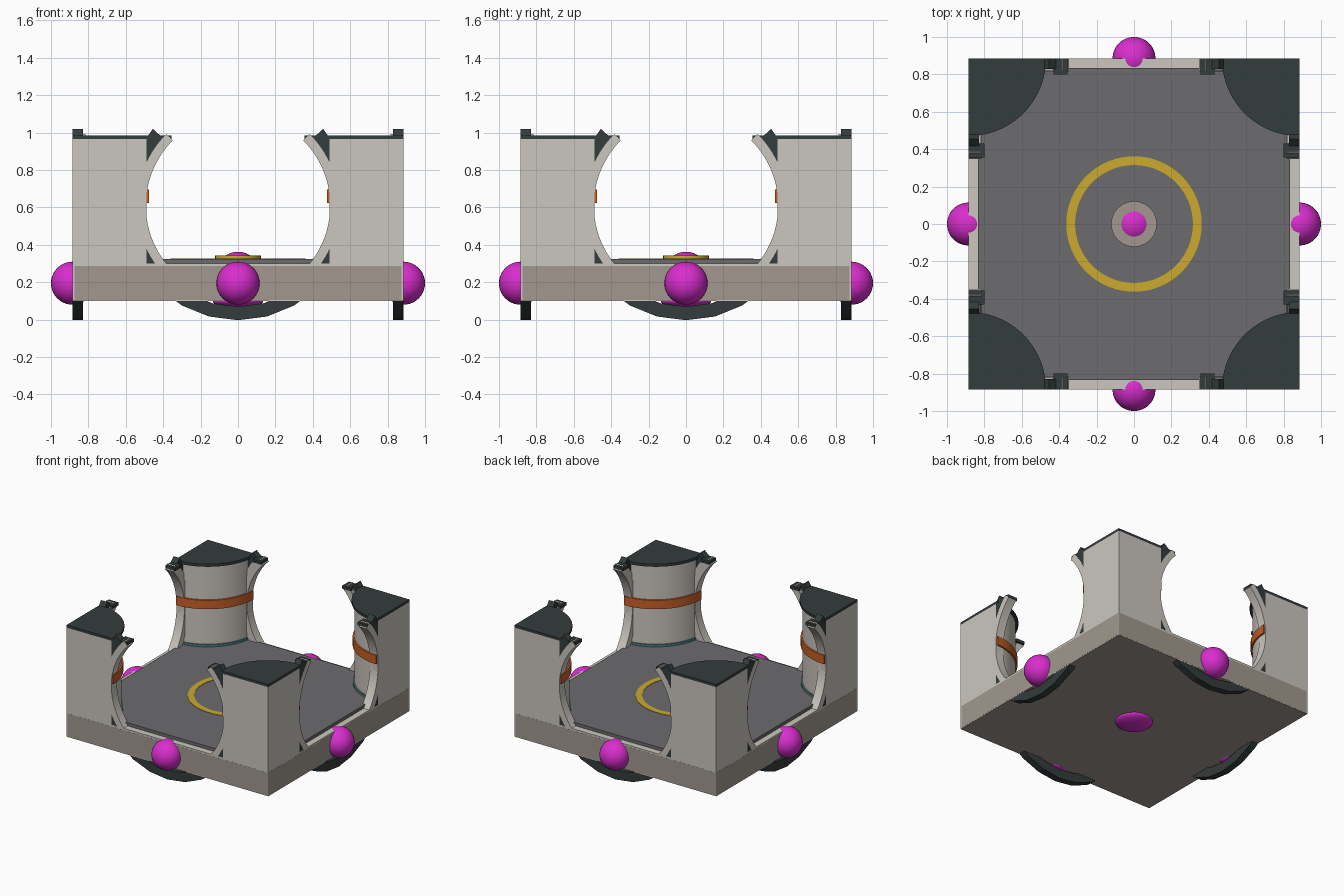
import bpy, bmesh, math
from mathutils import Matrix

if "Cube" in bpy.data.objects:
    bpy.data.objects.remove(bpy.data.objects["Cube"])

H = 0.885          # half width of the room
RC = 0.61          # height of the doorway circle centre


def mat(name, r, g, b):
    m = bpy.data.materials.new(name)
    m.diffuse_color = (r, g, b, 1)
    m.use_nodes = True
    m.node_tree.nodes["Principled BSDF"].inputs["Base Color"].default_value = m.diffuse_color
    return m


wall = mat("warm_grey", 0.60, 0.57, 0.52)
taupe = mat("taupe", 0.36, 0.315, 0.275)
floor = mat("floor_grey", 0.15, 0.147, 0.153)
dark = mat("dark_slate", 0.034, 0.045, 0.045)
magenta = mat("magenta", 0.70, 0.027, 0.62)
orange = mat("orange", 0.58, 0.115, 0.02)
yellow = mat("yellow", 0.60, 0.40, 0.027)
teal = mat("teal", 0.08, 0.22, 0.23)


def finish(name, bm, *mats, turn=0, smooth=True):
    bmesh.ops.recalc_face_normals(bm, faces=bm.faces)
    bm.transform(Matrix.Rotation(turn * math.pi / 2, 4, 'Z'))
    me = bpy.data.meshes.new(name)
    bm.to_mesh(me)
    bm.free()
    ob = bpy.data.objects.new(name, me)
    bpy.context.collection.objects.link(ob)
    for m in mats:
        me.materials.append(m)
    if smooth:
        bpy.ops.object.select_all(action='DESELECT')
        ob.select_set(True)
        bpy.context.view_layer.objects.active = ob
        bpy.ops.object.shade_smooth_by_angle(angle=math.radians(30))
    return ob


def box(name, lo, hi, m, turn=0):
    bm = bmesh.new()
    bmesh.ops.create_cube(bm, size=1)
    for v in bm.verts:
        v.co = [(a + b) / 2 + c * (b - a) for a, b, c in zip(lo, hi, v.co)]
    return finish(name, bm, m, turn=turn, smooth=False)


def arc(r0, r1, a0, a1, n, upright=None, flat=None, centre=(0, 0)):
    """Solid ring sector: upright = (y0, y1) stands in xz, flat = (z0, z1) lies in xy."""
    bm = bmesh.new()
    d0, d1 = upright or flat
    closed = abs(a1 - a0) >= 360
    rows = []
    for i in range(n + (0 if closed else 1)):
        a = math.radians(a0 + (a1 - a0) * i / n)
        row = []
        for r, d in ((r0, d0), (r1, d0), (r1, d1), (r0, d1)):
            p, q = centre[0] + r * math.cos(a), centre[1] + r * math.sin(a)
            row.append(bm.verts.new((p, d, q) if upright else (p, q, d)))
        rows.append(row)
    for i in range(n):
        a, b = rows[i], rows[(i + 1) % len(rows)]
        for k in range(4):
            j = (k + 1) % 4
            bm.faces.new((a[k], a[j], b[j], b[k]))
    if not closed:
        bm.faces.new(rows[0])
        bm.faces.new(rows[-1])
    return bm


def wedge(r, z0, z1, n=24):
    """Quarter disc prism with its point in the right-front corner."""
    bm = bmesh.new()
    pts = [(H, -H)] + [(H + r * math.cos(a), -H + r * math.sin(a))
                       for a in (math.pi / 2 * (1 + i / n) for i in range(n + 1))]
    face = bm.faces.new([bm.verts.new((x, y, z0)) for x, y in pts])
    out = bmesh.ops.extrude_face_region(bm, geom=[face])
    for v in out["geom"]:
        if isinstance(v, bmesh.types.BMVert):
            v.co.z = z1
    return bm


def ball(name, pos, r, sz=1, turn=0):
    bm = bmesh.new()
    bmesh.ops.create_uvsphere(bm, u_segments=32, v_segments=20, radius=r)
    for v in bm.verts:
        v.co.z *= sz
        v.co.x, v.co.y, v.co.z = v.co.x + pos[0], v.co.y + pos[1], v.co.z + pos[2]
    finish(name, bm, magenta, turn=turn)


# base slab with darker underside, then floor
slab = box("base_slab", (-H, -H, 0.10), (H, H, 0.30), wall)
slab.data.materials.append(taupe)
for p in slab.data.polygons:
    if p.normal.z < -0.5:
        p.material_index = 1
box("floor_plate", (-0.835, -0.835, 0.29), (0.835, 0.835, 0.325), floor)

# floor marking and centre socket
finish("floor_ring", arc(0.315, 0.362, 0, 360, 64, flat=(0.322, 0.328)), yellow)
socket = finish("centre_socket", arc(0.02, 0.122, 0, 360, 40, flat=(0.32, 0.342)), taupe, yellow)
for p in socket.data.polygons:
    if abs(p.normal.z) < 0.5:
        p.material_index = 1
ball("centre_marker", (0, 0, 0.245), 0.118)
ball("underside_marker", (0, 0, 0.10), 0.135, 0.3)

for k in range(4):
    # corner pillar with cap, coloured band and base trim
    finish("pillar", wedge(0.395, 0.29, 0.966), wall, turn=k)
    finish("pillar_cap", wedge(0.415, 0.965, 0.986), dark, turn=k)
    corner = (H, -H)
    finish("pillar_band", arc(0.39, 0.408, 91, 179, 24, flat=(0.625, 0.695), centre=corner),
           orange, turn=k)
    finish("pillar_base_trim", arc(0.39, 0.406, 91, 179, 24, flat=(0.32, 0.342), centre=corner),
           teal, turn=k)

    # doorway: round outer frame, sill skirt and side marker
    finish("door_frame", arc(0.54, 0.613, -222, 42, 18, upright=(-0.8845, -0.83), centre=(0, RC)),
           dark, turn=k, smooth=False)
    box("skirt", (-0.875, -0.8856, 0.105), (0.875, -0.87, 0.286), taupe, turn=k)
    ball("door_marker", (0, -H, 0.195), 0.115, turn=k)

    # curved jambs flaring at floor and cap, with end clips
    for s in (0, 180):
        a = (-42, 45) if s == 0 else (135, 222)
        finish("door_jamb", arc(0.493, 0.541, *a, 24, upright=(-0.8848, -0.815), centre=(0, RC)),
               wall, turn=k)
        b = (-42, 41) if s == 0 else (139, 222)
        finish("jamb_lining", arc(0.52, 0.565, *b, 24, upright=(-0.829, -0.82), centre=(0, RC)),
               wall, turn=k)
        x0, x1 = (0.355, 0.43) if s == 0 else (-0.43, -0.355)
        box("jamb_clip", (x0, -0.884, 0.962), (x1, -0.80, 0.986), dark, turn=k)
        x0, x1 = (0.42, 0.50) if s == 0 else (-0.50, -0.42)
        box("clip_bridge", (x0, -0.884, 0.962), (x1, -0.828, 0.986), dark, turn=k)
